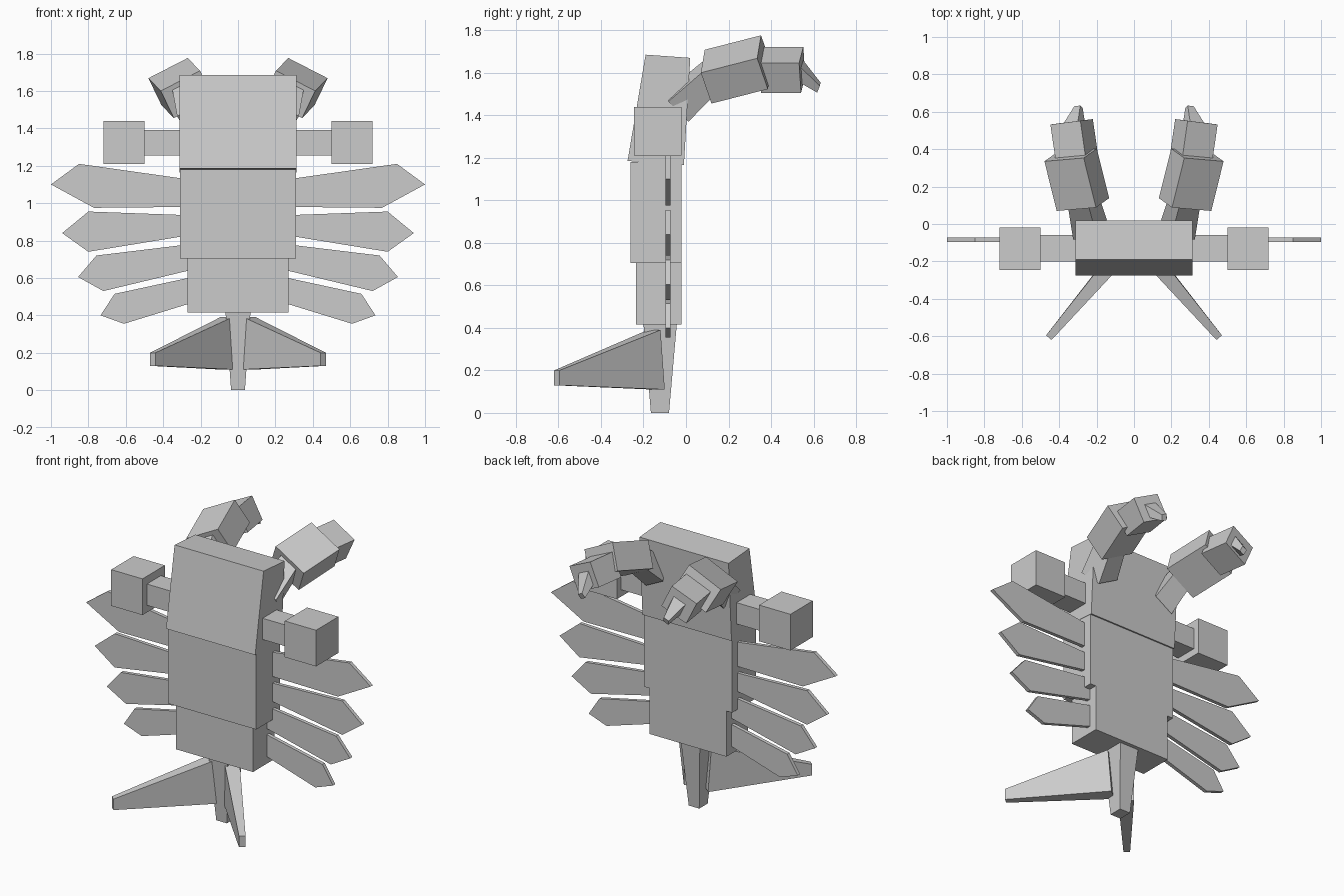
import bpy
import bmesh
from mathutils import Vector

cube = bpy.data.objects.get("Cube")
if cube:
    bpy.data.objects.remove(cube, do_unlink=True)

grey = bpy.data.materials.new("plain_grey")
grey.use_nodes = True
colour = (0.6, 0.6, 0.6, 1)
grey.diffuse_color = colour
grey.node_tree.nodes["Principled BSDF"].inputs["Base Color"].default_value = colour


def loft(name, ring_a, ring_b):
    """Solid between two matching outlines."""
    bm = bmesh.new()
    a = [bm.verts.new(p) for p in ring_a]
    b = [bm.verts.new(p) for p in ring_b]
    bm.faces.new(a)
    bm.faces.new(b[::-1])
    for i in range(len(a)):
        j = (i + 1) % len(a)
        bm.faces.new((a[j], a[i], b[i], b[j]))
    bmesh.ops.recalc_face_normals(bm, faces=bm.faces)
    mesh = bpy.data.meshes.new(name)
    bm.to_mesh(mesh)
    bm.free()
    mesh.materials.append(grey)
    obj = bpy.data.objects.new(name, mesh)
    bpy.context.collection.objects.link(obj)
    return obj


def pair(name, ring_a, ring_b):
    """The same solid on both sides of the body."""
    for side, s in (("left", 1), ("right", -1)):
        loft(f"{side}_{name}",
             [(s * x, y, z) for x, y, z in ring_a],
             [(s * x, y, z) for x, y, z in ring_b])


def level(x0, x1, y0, y1, z):
    return [(x0, y0, z), (x1, y0, z), (x1, y1, z), (x0, y1, z)]


def square(centre, across, down, half):
    """Square outline lying along two directions."""
    c = Vector(centre)
    a, d = across.normalized() * half, down.normalized() * half
    return [c - a - d, c + a - d, c + a + d, c - a + d]


def tilted_box(name, corner, length, across, down):
    o, u, v, w = map(Vector, (corner, length, across, down))
    ring = [o, o + v, o + v + w, o + w]
    pair(name, ring, [p + u for p in ring])
    return o + (v + w) / 2, v, w, u


# Body blocks
profile = [(-0.19, 1.685), (0.02, 1.67), (-0.01, 1.165), (-0.275, 1.185)]
loft("head", [(-0.313, y, z) for y, z in profile], [(0.313, y, z) for y, z in profile])
loft("chest", level(-0.31, 0.31, -0.26, -0.02, 0.705), level(-0.31, 0.31, -0.26, -0.02, 1.18))
loft("abdomen", level(-0.27, 0.27, -0.235, -0.02, 0.415), level(-0.27, 0.27, -0.235, -0.02, 0.71))
loft("tail", level(-0.037, 0.037, -0.165, -0.08, 0), level(-0.067, 0.067, -0.2, -0.043, 0.42))

# Eye stalks and square eyes
pair("eye_stalk", level(0.28, 0.51, -0.2, -0.06, 1.255), level(0.28, 0.51, -0.2, -0.06, 1.39))
pair("eye", level(0.5, 0.72, -0.245, -0.02, 1.21), level(0.5, 0.72, -0.245, -0.02, 1.44))

# Four pointed swimming flaps on each side
flaps = [
    [(0.25, 1.125), (0.85, 1.21), (1.0, 1.10), (0.77, 0.975), (0.25, 0.98)],
    [(0.25, 0.935), (0.80, 0.955), (0.94, 0.84), (0.80, 0.74), (0.25, 0.83)],
    [(0.22, 0.785), (0.757, 0.72), (0.855, 0.605), (0.72, 0.53), (0.22, 0.65)],
    [(0.22, 0.61), (0.66, 0.515), (0.735, 0.40), (0.61, 0.355), (0.22, 0.475)],
]
for i, outline in enumerate(flaps):
    pair(f"flap_{i + 1}", [(x, -0.096, z) for x, z in outline], [(x, -0.073, z) for x, z in outline])

# Tail fins, swept forward and outward
pair("tail_fin",
     [(0.015, -0.16, 0.11), (0.085, -0.10, 0.11), (0.095, -0.12, 0.39), (0.03, -0.18, 0.39)],
     [(0.441, -0.62, 0.13), (0.47, -0.595, 0.13), (0.47, -0.595, 0.20), (0.441, -0.62, 0.20)])

# Curled feelers: two tilted segments, a root and a hooked tip
root_end, across, down, _ = tilted_box(
    "feeler_base", (0.413, 0.07, 1.60), (0.066, 0.265, 0.068), (-0.21, 0.018, 0.108), (-0.07, 0.05, -0.145))
pair("feeler_root",
     square((0.235, -0.03, 1.45), across, Vector((-0.05, 0.09, -0.09)), 0.072),
     square(root_end + Vector((0, 0.02, 0.01)), across, Vector((-0.05, 0.09, -0.09)), 0.062))
middle, across, down, length = tilted_box(
    "feeler_end", (0.42, 0.345, 1.645), (0.027, 0.187, 0), (-0.16, 0.02, 0.077), (-0.067, 0.009, -0.14))
pair("feeler_tip",
     square(middle + length * 0.95 + Vector((-0.01, 0, 0)), across, down, 0.045),
     square((0.297, 0.625, 1.53), across, Vector((-0.04, -0.04, -0.1)), 0.018))
